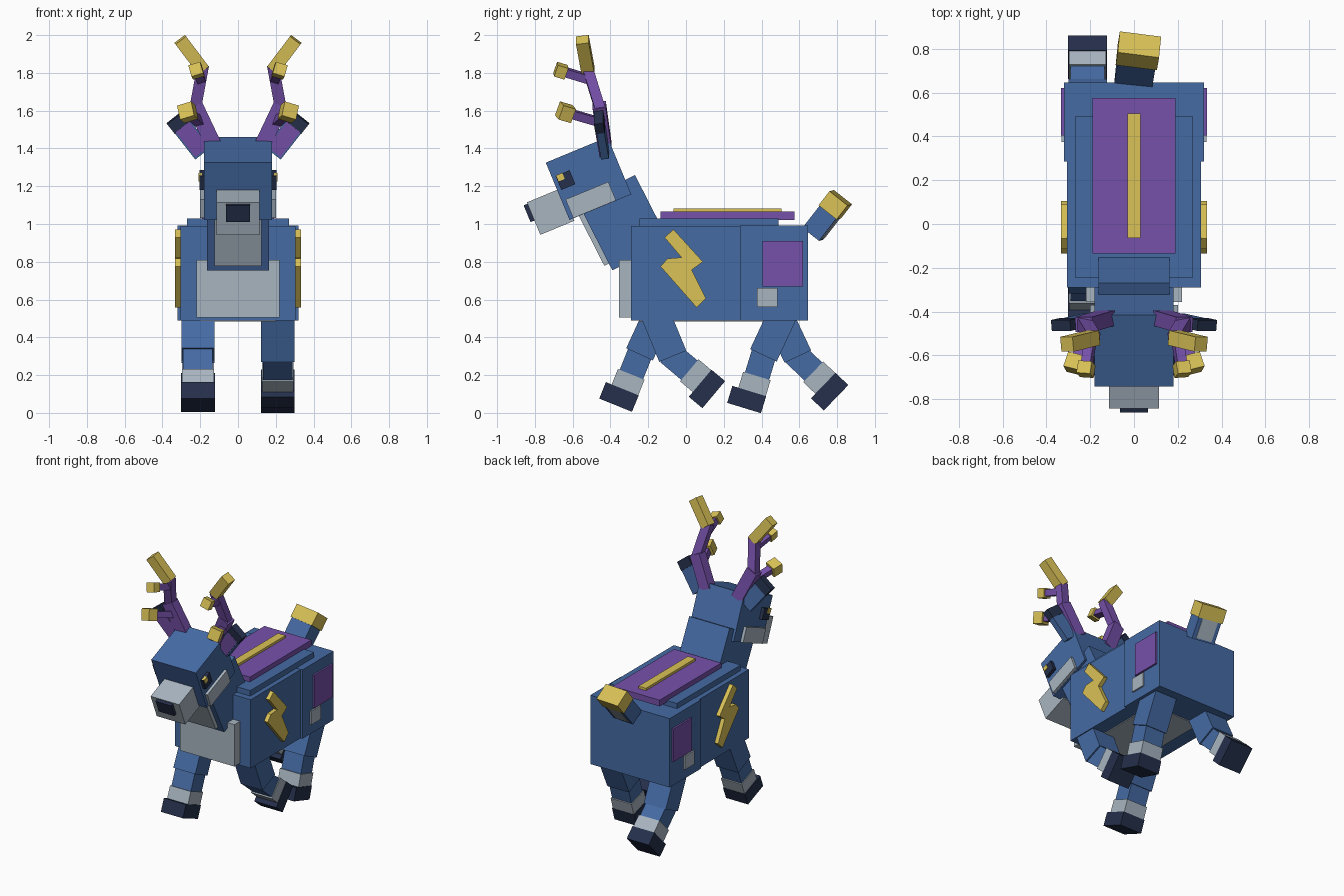
import bpy, bmesh, math
from mathutils import Matrix, Vector

cube = bpy.data.objects.get("Cube")
if cube:
    bpy.data.objects.remove(cube, do_unlink=True)


def material(name, rgb):
    m = bpy.data.materials.new(name)
    m.use_nodes = True
    m.diffuse_color = (*rgb, 1)
    m.node_tree.nodes["Principled BSDF"].inputs["Base Color"].default_value = (*rgb, 1)
    return m


BLUE = material("blue", (0.06, 0.145, 0.37))
NAVY = material("navy", (0.018, 0.029, 0.07))
GREY = material("pale grey", (0.39, 0.46, 0.53))
PURPLE = material("purple", (0.18, 0.082, 0.40))
YELLOW = material("yellow", (0.70, 0.54, 0.095))


def finish(name, bm, mat):
    bmesh.ops.recalc_face_normals(bm, faces=bm.faces)
    mesh = bpy.data.meshes.new(name)
    bm.to_mesh(mesh)
    bm.free()
    mesh.materials.append(mat)
    ob = bpy.data.objects.new(name, mesh)
    bpy.context.collection.objects.link(ob)
    return ob


def box(name, xs, ys, zs, mat, frame=Matrix()):
    """Box between pairs of limits, placed in a frame."""
    bm = bmesh.new()
    bmesh.ops.create_cube(bm, size=1)
    spans = (xs, ys, zs)
    size = [abs(b - a) for a, b in spans]
    mid = [(a + b) / 2 for a, b in spans]
    bm.transform(frame @ Matrix.Translation(mid) @ Matrix.Diagonal((*size, 1)))
    return finish(name, bm, mat)


def aim(p, q, ref):
    """Frame at p with z toward q and y close to ref."""
    z = (Vector(q) - Vector(p)).normalized()
    y = (Vector(ref) - z * z.dot(Vector(ref))).normalized()
    x = y.cross(z)
    rot = Matrix((x, y, z)).transposed().to_4x4()
    return Matrix.Translation(p) @ rot


def bar(name, p, q, w, d, mat, ref=(0, 1, 0), extra=0.0):
    """Square beam from p to q."""
    length = (Vector(q) - Vector(p)).length
    return box(name, (-w / 2, w / 2), (-d / 2, d / 2), (-extra, length + extra), mat, aim(p, q, ref))


def tilted(y, z, degrees):
    return Matrix.Translation((0, y, z)) @ Matrix.Rotation(math.radians(degrees), 4, 'X')


SIDES = (("left", 1), ("right", -1))

# Body and back
box("chest_body", (-0.305, 0.305), (-0.29, 0.285), (0.49, 0.99), BLUE)
box("rump_body", (-0.32, 0.32), (0.285, 0.645), (0.49, 0.992), BLUE)
box("back_slab", (-0.27, 0.27), (-0.245, 0.49), (0.98, 1.03), BLUE)
box("saddle", (-0.19, 0.19), (-0.135, 0.575), (1.02, 1.065), PURPLE)
box("saddle_stripe", (-0.03, 0.03), (-0.065, 0.505), (1.06, 1.082), YELLOW)
box("chest_plate", (-0.22, 0.22), (-0.355, -0.28), (0.505, 0.81), GREY)
box("belly_plate", (-0.2, 0.2), (-0.25, 0.42), (0.484, 0.492), GREY)

# Side markings
BOLT = ((-0.114, 0.929), (-0.066, 0.971), (0.09, 0.80), (0.03, 0.757), (0.106, 0.606),
        (0.056, 0.558), (-0.135, 0.775), (-0.098, 0.817), (-0.024, 0.823))
for side, s in SIDES:
    box(side + "_flank_panel", (s * 0.31, s * 0.333), (0.405, 0.62), (0.67, 0.91), PURPLE)
    box(side + "_flank_patch", (s * 0.31, s * 0.331), (0.375, 0.485), (0.56, 0.66), GREY)
    bm = bmesh.new()
    face = bm.faces.new([bm.verts.new((s * 0.30, y, z)) for y, z in BOLT])
    out = bmesh.ops.extrude_face_region(bm, geom=[face])
    bmesh.ops.translate(bm, vec=(s * 0.034, 0, 0),
                        verts=[v for v in out["geom"] if isinstance(v, bmesh.types.BMVert)])
    finish(side + "_bolt", bm, YELLOW)

# Neck
neck = tilted(-0.33, 1.007, 27)
box("neck", (-0.163, 0.163), (-0.168, 0.168), (-0.198, 0.198), BLUE, neck)
box("throat_plate", (-0.125, 0.125), (-0.195, -0.16), (-0.157, 0.17), GREY, neck)

# Head
head = tilted(-0.516, 1.241, 22.5)
box("head", (-0.18, 0.18), (-0.177, 0.177), (-0.164, 0.164), BLUE, head)
box("muzzle", (-0.115, 0.115), (-0.35, -0.155), (-0.178, 0.008), GREY, head)
box("nose", (-0.063, 0.063), (-0.372, -0.34), (-0.096, 0), NAVY, head)
for side, s in SIDES:
    box(side + "_cheek", (s * 0.17, s * 0.2), (-0.155, 0.09), (-0.163, -0.056), GREY, head)
    box(side + "_eye", (s * 0.17, s * 0.204), (-0.156, -0.076), (-0.001, 0.079), NAVY, head)
    box(side + "_eye_glint", (s * 0.19, s * 0.209), (-0.152, -0.117), (0.046, 0.081), YELLOW, head)

# Ears and antlers
for side, s in SIDES:
    ear = aim((s * 0.186, -0.43, 1.376), (s * 0.334, -0.463, 1.565), (0, 1, 0))
    box(side + "_ear", (-0.053, 0.053), (-0.02, 0.022), (0, 0.18), BLUE, ear)
    box(side + "_ear_tip", (-0.055, 0.055), (-0.025, 0.025), (0.175, 0.242), NAVY, ear)
    box(side + "_ear_inner", (-0.045, 0.045), (-0.026, -0.018), (0.01, 0.18), PURPLE, ear)

    base, bend = (s * 0.13, -0.43, 1.42), (s * 0.225, -0.458, 1.62)
    crook, tip = (s * 0.188, -0.52, 1.82), (s * 0.303, -0.548, 1.972)
    bar(side + "_antler_base", base, bend, 0.085, 0.07, PURPLE, extra=0.01)
    bar(side + "_antler_beam", bend, crook, 0.062, 0.055, PURPLE, extra=0.015)
    bar(side + "_antler_tip", crook, tip, 0.07, 0.068, YELLOW, extra=0.005)

    prongs = (("lower", (s * 0.205, -0.46, 1.54), (s * 0.255, -0.605, 1.582), 0.08),
              ("upper", (s * 0.195, -0.51, 1.765), (s * 0.215, -0.635, 1.803), 0.065))
    for label, p, q, w in prongs:
        bar(f"{side}_{label}_prong", p, q, 0.045, 0.045, PURPLE, ref=(s * 0.3, 0, 1))
        end = Vector(q) + (Vector(q) - Vector(p)).normalized() * w * 0.9
        bar(f"{side}_{label}_prong_tip", q, end, w, w, YELLOW, ref=(s * 0.3, 0, 1))

# Tail
tail = aim((0, 0.671, 0.948), (0.025, 0.82, 1.14), (0.08, 0.79, -0.61))
box("tail", (-0.087, 0.087), (-0.056, 0.056), (0, 0.16), BLUE, tail)
box("tail_tip", (-0.095, 0.095), (-0.061, 0.061), (0.148, 0.243), YELLOW, tail)
box("tail_underside", (-0.06, 0.06), (0.05, 0.06), (0.012, 0.15), GREY, tail)


# Legs: thigh from hip to knee, then shin, cuff and hoof at the shin angle
def leg(name, x, hip, knee, angle):
    bar(name + "_thigh", (x, *hip), (x, *knee), 0.155, 0.176, BLUE, ref=(1, 0, 0))
    shin = Matrix.Translation((x, *knee)) @ Matrix.Rotation(math.radians(angle), 4, 'X')
    box(name + "_shin", (-0.078, 0.078), (-0.067, 0.067), (-0.15, 0.03), BLUE, shin)
    box(name + "_cuff", (-0.084, 0.084), (-0.077, 0.075), (-0.21, -0.115), GREY, shin)
    box(name + "_hoof", (-0.089, 0.089), (-0.11, 0.077), (-0.297, -0.203), NAVY, shin)


leg("front_right_leg", -0.212, (-0.145, 0.53), (-0.246, 0.31), -22)
leg("front_left_leg", 0.21, (-0.165, 0.53), (-0.07, 0.30), 50)
leg("hind_left_leg", 0.21, (0.515, 0.53), (0.41, 0.305), -17)
leg("hind_right_leg", -0.212, (0.483, 0.53), (0.592, 0.298), 46)
